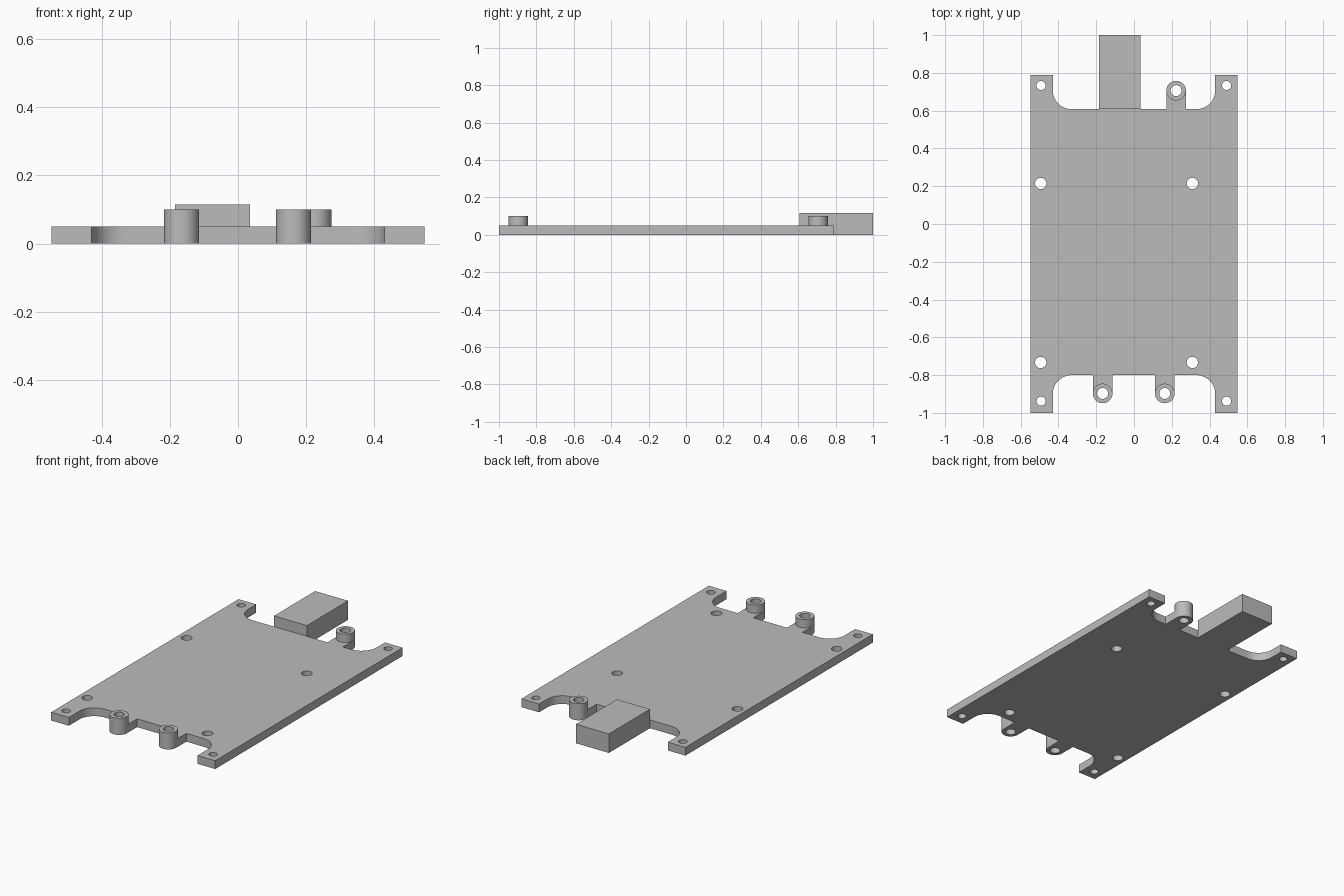
import bpy
import bmesh
from math import cos, sin, radians

cube = bpy.data.objects.get("Cube")
if cube:
    bpy.data.objects.remove(cube, do_unlink=True)

grey = bpy.data.materials.new("plain grey")
grey.use_nodes = True
colour = (0.5, 0.5, 0.5, 1)
grey.diffuse_color = colour
grey.node_tree.nodes["Principled BSDF"].inputs["Base Color"].default_value = colour


def arc(cx, cy, r, start, end, steps):
    """Points along an arc, angles in degrees, both ends included."""
    angles = [radians(start + (end - start) * i / steps) for i in range(steps + 1)]
    return [(cx + r * cos(a), cy + r * sin(a)) for a in angles]


def circle(cx, cy, r, steps=32):
    return arc(cx, cy, r, 0, 360, steps)[:-1]


def solid(name, loops, bottom, top):
    """Fill an outline and its holes, then extrude it upward."""
    bm = bmesh.new()
    for loop in loops:
        verts = [bm.verts.new((x, y, bottom)) for x, y in loop]
        for a, b in zip(verts, verts[1:] + verts[:1]):
            bm.edges.new((a, b))
    bmesh.ops.triangle_fill(bm, use_beauty=True, edges=bm.edges[:], normal=(0, 0, 1))
    result = bmesh.ops.extrude_face_region(bm, geom=bm.faces[:])
    raised = [g for g in result["geom"] if isinstance(g, bmesh.types.BMVert)]
    bmesh.ops.translate(bm, verts=raised, vec=(0, 0, top - bottom))
    bmesh.ops.recalc_face_normals(bm, faces=bm.faces[:])
    mesh = bpy.data.meshes.new(name)
    bm.to_mesh(mesh)
    bm.free()
    mesh.materials.append(grey)
    obj = bpy.data.objects.new(name, mesh)
    bpy.context.collection.objects.link(obj)
    bpy.ops.object.select_all(action="DESELECT")
    obj.select_set(True)
    bpy.context.view_layer.objects.active = obj
    bpy.ops.object.shade_smooth_by_angle(angle=radians(30))
    return obj


# Main dimensions
HALF_W, LEG_X, FILLET = 0.548, 0.43, 0.1
BACK, FRONT = 0.788, -1.0
BACK_NOTCH, FRONT_NOTCH = 0.608, -0.8
THICK, BOSS_TOP, BLOCK_TOP = 0.05, 0.1, 0.115
BOSS_R, BOSS_HOLE = 0.052, 0.029
bosses = {
    "back_boss": (0.223, 0.706),
    "front_right_boss": (-0.166, -0.897),
    "front_left_boss": (0.163, -0.897),
}


def tab(name, notch, start):
    """Straight-sided tab with a round end, carrying a boss."""
    cx, cy = bosses[name]
    end = arc(cx, cy, BOSS_R, start, start + 180, 16)
    return [(end[0][0], notch)] + end + [(end[-1][0], notch)]


# Plate outline with four legs, rounded notches and tabs
fx = LEG_X - FILLET
fb, ff = BACK_NOTCH + FILLET, FRONT_NOTCH - FILLET
outline = [(HALF_W, BACK), (LEG_X, BACK)]
outline += arc(fx, fb, FILLET, 0, -90, 12)
outline += tab("back_boss", BACK_NOTCH, 0)
outline += arc(-fx, fb, FILLET, -90, -180, 12)
outline += [(-LEG_X, BACK), (-HALF_W, BACK), (-HALF_W, FRONT), (-LEG_X, FRONT)]
outline += arc(-fx, ff, FILLET, 180, 90, 12)
outline += tab("front_right_boss", FRONT_NOTCH, 180)
outline += tab("front_left_boss", FRONT_NOTCH, 180)
outline += arc(fx, ff, FILLET, 90, 0, 12)
outline += [(LEG_X, FRONT), (HALF_W, FRONT)]

# Leg holes, mounting holes and boss holes
holes = [circle(x, y, 0.024) for x in (-0.492, 0.49) for y in (0.733, -0.938)]
holes += [circle(x, y, 0.03) for x in (-0.494, 0.309) for y in (0.215, -0.733)]
holes += [circle(x, y, BOSS_HOLE) for x, y in bosses.values()]
solid("base_plate", [outline] + holes, 0, THICK)

# Raised hollow bosses
for name, (x, y) in bosses.items():
    solid(name, [circle(x, y, BOSS_R), circle(x, y, BOSS_HOLE)], THICK, BOSS_TOP)

# Connector block at the back
x0, x1 = -0.185, 0.035
block = [(x0, BACK_NOTCH), (x1, BACK_NOTCH), (x1, 1), (x0, 1)]
solid("connector_block", [block], 0, BLOCK_TOP)
